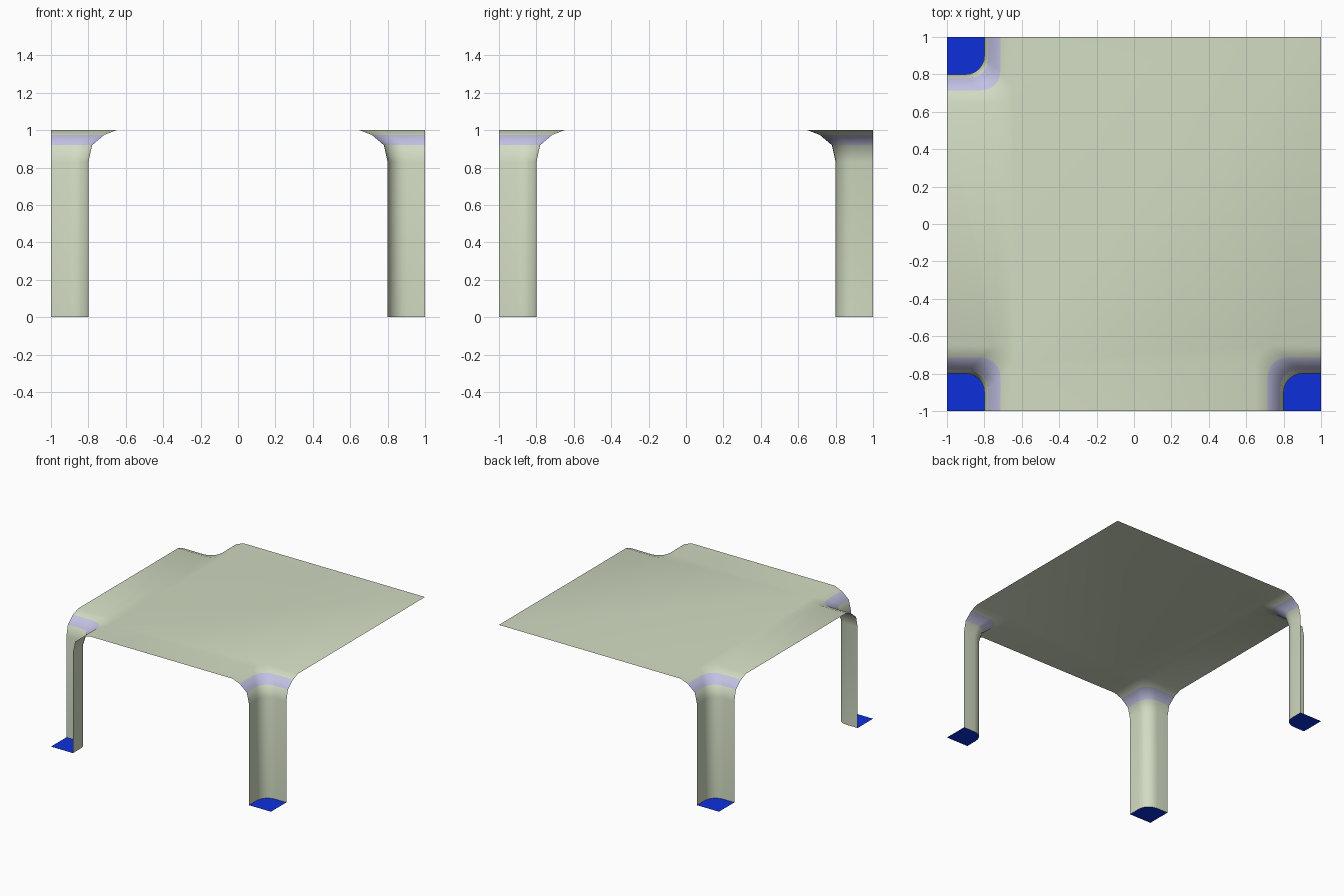
import bpy, bmesh, math
from mathutils import Vector, Matrix

if "Cube" in bpy.data.objects:
    bpy.data.objects.remove(bpy.data.objects["Cube"])

# cliff section: (distance from tile edge, height), foot to rim
PROFILE = [(0.20, 0.0), (0.20, 0.83), (0.22, 0.92), (0.285, 0.975), (0.35, 1.0)]
RADIUS, STEPS = 0.10, 6
TURNS = (0, 90, 270)          # corners front left, front right, back left


def material(name, color):
    m = bpy.data.materials.new(name)
    m.diffuse_color = (*color, 1)
    m.use_nodes = True
    m.node_tree.nodes["Principled BSDF"].inputs["Base Color"].default_value = m.diffuse_color
    return m


def corner_path(d, z, turn):
    """Rounded line across a tile corner, ordered with the tile on its left."""
    c = d - RADIUS
    pts = [(0, d)]
    for i in range(STEPS + 1):
        a = math.pi / 2 * (1 - i / STEPS)
        pts.append((c + RADIUS * math.cos(a), c + RADIUS * math.sin(a)))
    pts.append((d, 0))
    rot = Matrix.Rotation(math.radians(turn), 3, 'Z')
    return [rot @ Vector((x - 1, y - 1, z)) for x, y in pts]


def finish(bm, name, mats):
    me = bpy.data.meshes.new(name)
    bm.normal_update()
    bm.to_mesh(me)
    bm.free()
    for m in mats:
        me.materials.append(m)
    ob = bpy.data.objects.new(name, me)
    bpy.context.collection.objects.link(ob)
    return ob


grass = material("pale_green", (0.64, 0.71, 0.54))
ledge = material("lavender", (0.53, 0.53, 0.77))
blue = material("water_blue", (0.004, 0.03, 0.70))

# ground: three cliff corners joined to a flat plateau
bm = bmesh.new()
rims = {}
for turn in TURNS:
    rows = [[bm.verts.new(p) for p in corner_path(d, z, turn)] for d, z in PROFILE]
    for r, (low, high) in enumerate(zip(rows, rows[1:])):
        for i in range(len(low) - 1):
            f = bm.faces.new((low[i], low[i + 1], high[i + 1], high[i]))
            f.normal_flip()
            f.normal_update()
            out = Matrix.Rotation(math.radians(turn), 3, 'Z') @ Vector((-1, -1, 0.5))
            if f.normal.dot(out) < 0:
                f.normal_flip()
            f.material_index = 1 if r == 2 else 0
            f.smooth = True
    rims[turn] = rows[-1]
far_corner = bm.verts.new((1, 1, 1))
plateau = bm.faces.new(rims[0] + rims[90] + [far_corner] + rims[270])
plateau.smooth = True
ground = finish(bm, "ground", [grass, ledge])
bpy.context.view_layer.objects.active = ground
ground.select_set(True)
bpy.ops.object.shade_smooth_by_angle(angle=math.radians(50))

# water: a flat patch at the foot of each cliff
for turn, name in zip(TURNS, ("front_left", "front_right", "back_left")):
    bm = bmesh.new()
    tip = Matrix.Rotation(math.radians(turn), 3, 'Z') @ Vector((-1, -1, 0))
    f = bm.faces.new([bm.verts.new(p) for p in [tip] + corner_path(0.20, 0, turn)])
    f.normal_update()
    if f.normal.z < 0:
        f.normal_flip()
    finish(bm, "water_" + name, [blue])
